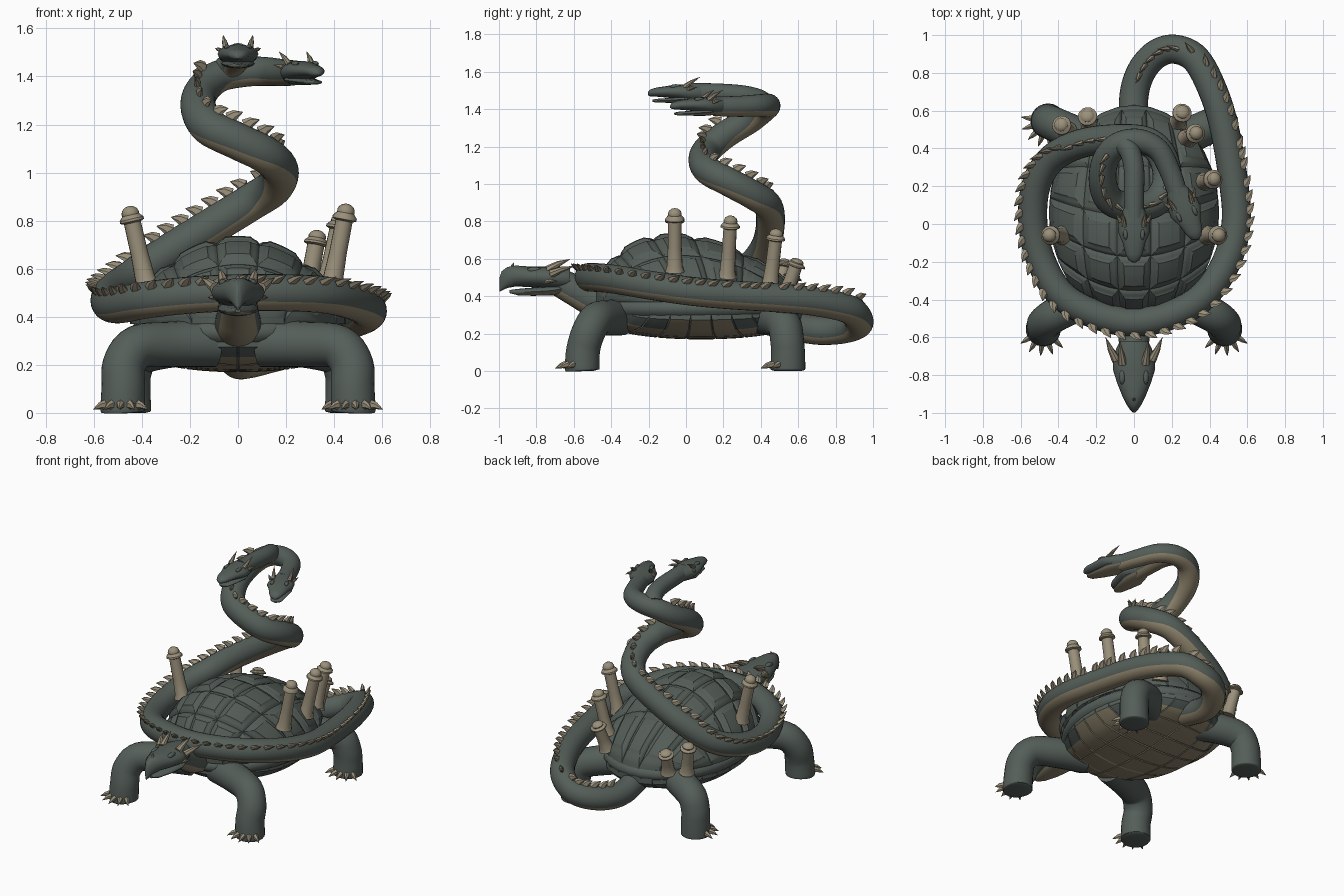
import bpy, bmesh, math
from mathutils import Vector, Matrix

cube = bpy.data.objects.get("Cube")
if cube:
    bpy.data.objects.remove(cube, do_unlink=True)


def material(name, color):
    mat = bpy.data.materials.new(name)
    mat.use_nodes = True
    mat.diffuse_color = (*color, 1)
    mat.node_tree.nodes["Principled BSDF"].inputs["Base Color"].default_value = (*color, 1)
    mat.node_tree.nodes["Principled BSDF"].inputs["Roughness"].default_value = 0.8
    return mat


skin = material("grey green skin", (0.09, 0.112, 0.1))
shell_mat = material("dark green shell", (0.088, 0.108, 0.096))
belly = material("tan belly", (0.28, 0.235, 0.155))
horn_mat = material("horn tan", (0.32, 0.275, 0.195))
UP = Vector((0, 0, 1))


def finish(bm, name, mats, angle=40):
    bmesh.ops.recalc_face_normals(bm, faces=bm.faces)
    mesh = bpy.data.meshes.new(name)
    bm.to_mesh(mesh)
    bm.free()
    for m in mats:
        mesh.materials.append(m)
    obj = bpy.data.objects.new(name, mesh)
    bpy.context.collection.objects.link(obj)
    bpy.ops.object.select_all(action='DESELECT')
    obj.select_set(True)
    bpy.context.view_layer.objects.active = obj
    bpy.ops.object.shade_smooth_by_angle(angle=math.radians(angle))


def ring(center, up, side, ru, rs, n):
    """Elliptic ring of points; the first point lies along up."""
    turn = [2 * math.pi * i / n for i in range(n)]
    return [center + up * ru * math.cos(a) + side * rs * math.sin(a) for a in turn]


def skin_rings(bm, rings, stripe=None):
    """Join rings into a closed skin; faces opposite 'up' get the second material."""
    loops = [[bm.verts.new(p) for p in r] for r in rings]
    n = len(loops[0])
    for a, b in zip(loops, loops[1:]):
        for i in range(n):
            f = bm.faces.new((a[i], a[(i + 1) % n], b[(i + 1) % n], b[i]))
            if stripe is not None and math.cos(2 * math.pi * (i + 0.5) / n) < stripe:
                f.material_index = 1
    bm.faces.new(loops[0])
    bm.faces.new(loops[-1])


def spline(points, steps):
    """Smooth curve through the points, returned with tangents."""
    p = [Vector(q) for q in points]
    p = [2 * p[0] - p[1]] + p + [2 * p[-1] - p[-2]]
    out = []
    for a, b, c, d in zip(p, p[1:], p[2:], p[3:]):
        for s in range(steps):
            t = s / steps
            out.append(0.5 * (2 * b + (c - a) * t + (2 * a - 5 * b + 4 * c - d) * t * t
                              + (3 * b - a - 3 * c + d) * t ** 3))
    out.append(p[-2])
    last = len(out) - 1
    return [(q, (out[min(i + 1, last)] - out[max(i - 1, 0)]).normalized())
            for i, q in enumerate(out)]


def square_to(direction, tangent):
    return (direction - tangent * direction.dot(tangent)).normalized()


def upright(q, tangent):
    return square_to(UP, tangent)


def ridge_dir(q, tangent):
    """Crest direction: upward, turning outward where the coil circles the shell."""
    k = 1.3 * max(0, min(1, (q.z - 0.3) / 0.1)) * max(0, min(1, (0.66 - q.z) / 0.15))
    return square_to(UP + Vector((q.x, q.y, 0)).normalized() * k, tangent)


def tube(name, points, radius, up_rule, mats, stripe=None, steps=6, n=24):
    bm = bmesh.new()
    path = spline(points, steps)
    rings = []
    for i, (q, t) in enumerate(path):
        up = up_rule(q, t)
        r = radius(i / (len(path) - 1))
        rings.append(ring(q, up, t.cross(up), r, r, n))
    skin_rings(bm, rings, stripe)
    finish(bm, name, mats, 60)
    return path


def spike(bm, base, tip, along, half_len, half_width, n=6):
    """Pointed horn, claw or crest blade."""
    a = square_to(along, (tip - base).normalized())
    b = (tip - base).normalized().cross(a)
    mid = base.lerp(tip, 0.5) + a * half_len * 0.2
    skin_rings(bm, [ring(base, a, b, half_len, half_width, n),
                    ring(mid, a, b, half_len * 0.65, half_width * 0.65, n),
                    ring(tip, a, b, half_len * 0.05, half_width * 0.05, n)])


# Shell and plastron: stepped plates on a grid wrapped over a dome
def plated_dome(name, cols, rows, insets, wrap, mats, rule):
    bm = bmesh.new()
    bmesh.ops.create_grid(bm, x_segments=cols, y_segments=rows, size=1)
    plates = bm.faces[:]
    for thick, depth in insets:
        bmesh.ops.inset_individual(bm, faces=plates, thickness=thick, depth=depth)
    bmesh.ops.subdivide_edges(bm, edges=bm.edges[:], cuts=2, use_grid_fill=True)
    for v in bm.verts:
        u, w, h = v.co
        x, y = u * math.sqrt(1 - w * w / 2), w * math.sqrt(1 - u * u / 2)
        v.co = wrap(x, y, min(1, x * x + y * y), h)
    for f in bm.faces:
        f.material_index = rule(f.calc_center_median())
    finish(bm, name, mats, 30)


def wrap_shell(x, y, r2, h):
    p = Vector((0.45 * x, 0.06 + 0.55 * y - 0.13 * (1 - r2), 0.37 + 0.345 * (1 - r2) ** 0.74))
    return p + (p - Vector((0, 0, 0.1))).normalized() * h


def wrap_plastron(x, y, r2, h):
    p = Vector((0.43 * x, 0.08 + 0.54 * y, 0.32 - 0.145 * (1 - r2) ** 0.32))
    return p + (p - Vector((0, 0.08, 0.6))).normalized() * h


plated_dome("shell", 5, 5, [(0.035, 0.009), (0.06, 0.007), (0.025, 0.006)],
            wrap_shell, [shell_mat], lambda c: 0)
plated_dome("plastron", 4, 7, [(0.016, 0.006)], wrap_plastron, [belly, skin],
            lambda c: int(c.z > 0.25))

# Body core
bm = bmesh.new()
bmesh.ops.create_uvsphere(bm, u_segments=32, v_segments=16, radius=1,
                          matrix=Matrix.Translation((0, 0.07, 0.335)) @ Matrix.Diagonal((0.45, 0.56, 0.13, 1)))
finish(bm, "body", [skin], 60)

# Long coiled tail ending in a neck
coil = [(0, .5, .26), (0, .68, .22), (.04, .81, .22), (.12, .9, .24), (.22, .925, .27),
        (.33, .87, .33), (.42, .7, .37), (.48, .5, .39), (.53, .2, .41), (.54, 0, .43),
        (.49, -.2, .46), (.37, -.38, .49), (.2, -.48, .5), (0, -.52, .5), (-.2, -.48, .49),
        (-.38, -.38, .47), (-.49, -.2, .45), (-.535, 0, .46), (-.52, .2, .5), (-.44, .34, .56),
        (-.3, .42, .66), (-.12, .45, .77), (.06, .44, .88), (.15, .36, .94), (.175, .23, 1.01),
        (.12, .12, 1.07), (0, .09, 1.13), (-.12, .12, 1.19), (-.165, .22, 1.27),
        (-.15, .34, 1.34), (-.08, .42, 1.4), (.03, .44, 1.42), (.13, .39, 1.42),
        (.19, .28, 1.415), (.235, .15, 1.415)]
path = tube("coiled_tail", coil, lambda t: 0.077 - 0.025 * max(0, t - 0.8) / 0.2,
            upright, [skin, belly], -0.42)
tube("upper_neck", [(-.05, .42, 1.43), (-.02, .38, 1.455), (0, .29, 1.475), (0, .15, 1.485), (0, .03, 1.487)],
     lambda t: 0.056 - 0.004 * t, upright, [skin, belly], -0.6)

# Crest blades along the tail, leaning toward its root
bm = bmesh.new()
travel = 0
for (q0, _), (q, t) in zip(path[8:], path[9:-26]):
    travel += (q - q0).length
    if travel > 0.054:
        travel = 0
        d = ridge_dir(q, t)
        base = q + d * 0.068
        spike(bm, base, base + d * 0.052 - t * 0.042, t, 0.031, 0.015)
finish(bm, "crest_blades", [horn_mat], 30)

# Legs and claws
for side, label in ((1, "left"), (-1, "right")):
    legs = {"front": ([(.1, -.35, .29), (.27, -.41, .285), (.415, -.48, .275), (.474, -.525, .2),
                       (.477, -.55, .11), (.48, -.555, .02), (.48, -.555, 0)], Vector((0.1 * side, -1, 0))),
            "back": ([(.15, .38, .3), (.3, .47, .28), (.415, .525, .245), (.45, .54, .17),
                      (.455, .545, .1), (.455, .545, .02), (.455, .545, 0)],
                     Vector((0.05 if side > 0 else -0.75, -0.7, 0)))}
    for end, (pts, toe) in legs.items():
        pts = [(side * x, y, z) for x, y, z in pts]
        toe.normalize()
        tube(f"{end}_{label}_leg", pts, lambda t: (0.1 - 0.01 * math.sin(t * 3)) * (1 - t ** 20 * 0.3),
             lambda q, t: square_to(toe, t), [skin], steps=5)
        bm = bmesh.new()
        foot = Vector(pts[-1]) + UP * 0.035
        for i in range(5):
            d = Matrix.Rotation((i - 2) * 0.45, 3, 'Z') @ toe
            spike(bm, foot + d * 0.08, foot + d * 0.145 - UP * 0.02, UP, 0.022, 0.019)
        finish(bm, f"{end}_{label}_claws", [horn_mat])


# Heads: lofted jaws, brows and horns, placed by a matrix (local +y is forward)
def head(name, matrix, upper, lower, horns, brow):
    for part, sections, stripe in (("upper_head", upper, None), ("lower_jaw", lower, -0.5)):
        bm = bmesh.new()
        rows = [ring(Vector((0, y, z)), UP, Vector((1, 0, 0)), h, w, 16) for y, w, z, h in sections]
        skin_rings(bm, rows, stripe)
        bm.transform(matrix)
        finish(bm, f"{name}_{part}", [skin, belly], 50)
    bm = bmesh.new()
    for s in (1, -1):
        spot = Matrix.Translation((brow[0] * s, brow[1], brow[2]))
        bmesh.ops.create_uvsphere(bm, u_segments=10, v_segments=6, radius=brow[3],
                                  matrix=spot @ Matrix.Diagonal((0.7, 1.7, 0.7, 1)))
    bm.transform(matrix)
    finish(bm, f"{name}_brows", [skin])
    bm = bmesh.new()
    for base, tip, r in horns:
        for s in (1, -1):
            flip = Vector((s, 1, 1))
            spike(bm, Vector(base) * flip, Vector(tip) * flip, Vector((0, 1, 0.3)), r, r, 8)
    bm.transform(matrix)
    finish(bm, f"{name}_horns", [horn_mat])


def facing(origin, direction):
    return Matrix.Translation(origin) @ Vector(direction).to_track_quat('Y', 'Z').to_matrix().to_4x4()


snake_upper = [(-.02, .05, 0, .05), (.05, .08, 0, .046), (.11, .085, .006, .04), (.17, .06, .006, .031),
               (.23, .045, .004, .024), (.262, .028, 0, .018), (.274, .008, -.004, .008)]
snake_lower = [(.0, .05, -.022, .025), (.08, .07, -.034, .02), (.16, .052, -.04, .013),
               (.23, .034, -.042, .01), (.25, .01, -.042, .005)]
snake_horns = [((.05, .08, .03), (.062, -.005, .085), .015), ((.07, .06, .02), (.095, .01, .03), .011)]
snake_brow = (.045, .125, .034, .018)
for name, m in (("upper_snake", facing((0, .07, 1.487), (0, -1, 0))),
                ("side_snake", facing((.23, .17, 1.418), (.42, -1, 0)))):
    head(name, m, snake_upper, snake_lower, snake_horns, snake_brow)

tube("throat", [(0, -.34, .36), (0, -.48, .38), (0, -.58, .425), (0, -.68, .475)], lambda t: 0.105 - 0.03 * t,
     upright, [skin, belly], -0.5)
head("turtle", facing((0, -.62, .49), (0, -1, 0)),
     [(0, .075, 0, .06), (.07, .108, .008, .062), (.15, .112, .012, .058), (.22, .09, .014, .055),
      (.29, .062, .018, .056), (.335, .04, .01, .056), (.365, .02, -.008, .052), (.378, .006, -.03, .036)],
     [(.02, .07, -.045, .035), (.1, .085, -.06, .026), (.2, .066, -.066, .022), (.28, .04, -.068, .017),
      (.325, .012, -.065, .008)],
     [((.06, .12, .05), (.075, .0, .108), .024), ((.095, .1, .03), (.15, -.02, .07), .024),
      ((.09, .13, -.01), (.125, .07, -.01), .014), ((0, .31, .055), (0, .3, .09), .012)],
     (.062, .19, .05, .024))

# Leaning capped posts: base and top of each
posts = [((.39, -.06, .53), (.455, -.06, .87)), ((-.38, -.06, .53), (-.455, -.06, .86)),
         ((.36, .22, .5), (.43, .24, .83)), ((.28, .45, .46), (.335, .485, .76)),
         ((.23, .53, .4), (.26, .6, .6)), ((-.35, .49, .38), (-.39, .53, .6)),
         ((-.23, .52, .36), (-.25, .58, .53))]
profile = [(0, .052), (.1, .042), (.4, .037), (.79, .036), (.81, .052), (.84, .051), (.89, .036),
           (.92, .037), (.96, .031), (.99, .018), (1, .004)]
for i, (base, top) in enumerate(posts):
    bm = bmesh.new()
    base, top = Vector(base), Vector(top)
    axis = (top - base).normalized()
    a = axis.orthogonal().normalized()
    skin_rings(bm, [ring(base.lerp(top, t), a, axis.cross(a), r, r, 14) for t, r in profile])
    finish(bm, f"post_{i + 1}", [horn_mat], 35)
